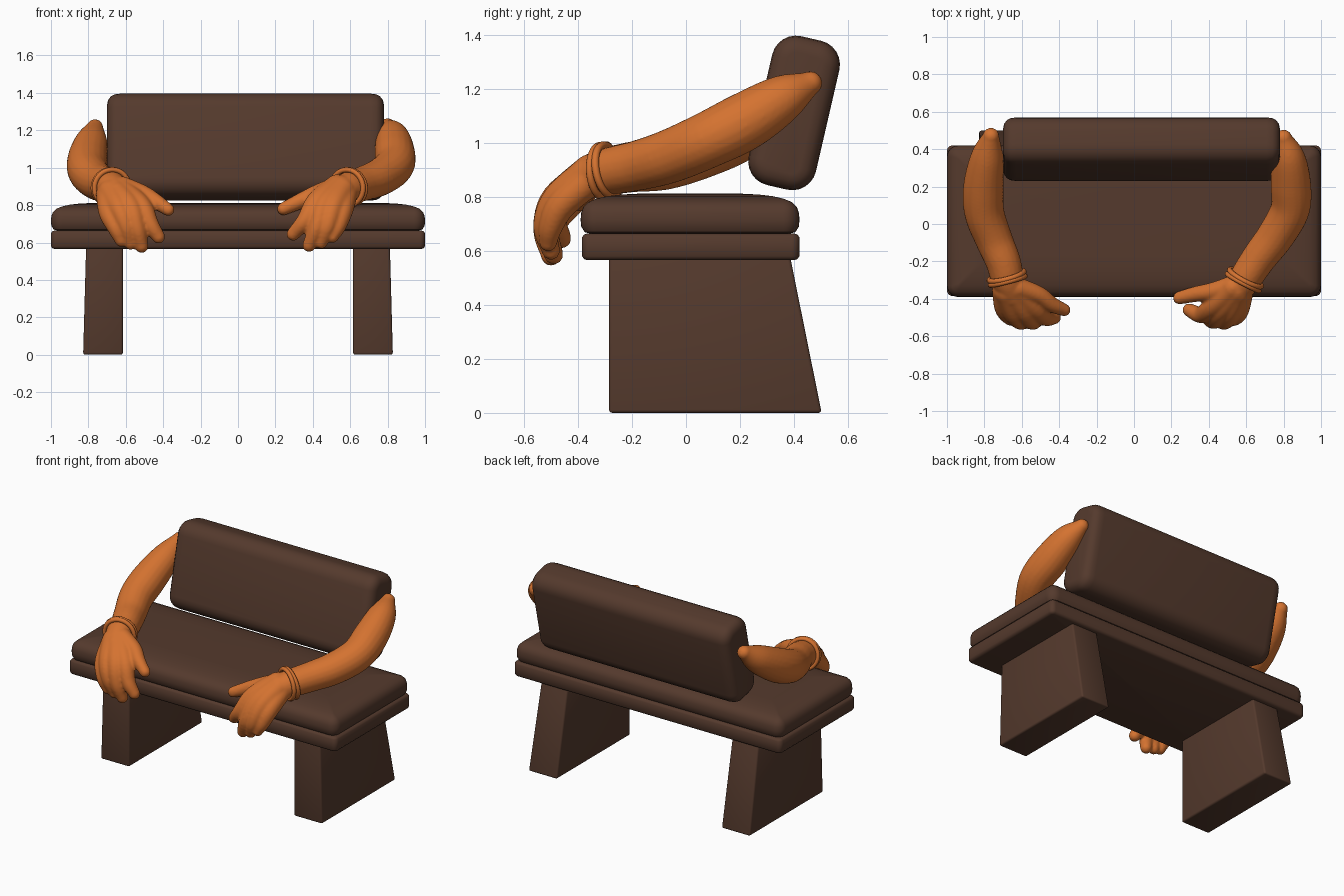
import bpy, bmesh, math
from mathutils import Vector, Matrix

if "Cube" in bpy.data.objects:
    bpy.data.objects.remove(bpy.data.objects["Cube"])


def material(name, rgb):
    m = bpy.data.materials.new(name)
    m.diffuse_color = (*rgb, 1)
    m.use_nodes = True
    m.node_tree.nodes["Principled BSDF"].inputs["Base Color"].default_value = m.diffuse_color
    return m


BROWN = material("dark brown", (0.09, 0.042, 0.026))
ORANGE = material("warm orange", (0.66, 0.17, 0.03))


def finish(name, bm, mat, angle=40):
    bmesh.ops.recalc_face_normals(bm, faces=bm.faces)
    me = bpy.data.meshes.new(name)
    bm.to_mesh(me)
    bm.free()
    me.materials.append(mat)
    ob = bpy.data.objects.new(name, me)
    bpy.context.collection.objects.link(ob)
    bpy.ops.object.select_all(action='DESELECT')
    ob.select_set(True)
    bpy.context.view_layer.objects.active = ob
    bpy.ops.object.shade_smooth_by_angle(angle=math.radians(angle))
    return ob


def loft(bm, rings):
    """Skin a list of point rings and close both ends."""
    vs = [[bm.verts.new(p) for p in r] for r in rings]
    n = len(vs[0])
    for a, b in zip(vs, vs[1:]):
        for i in range(n):
            j = (i + 1) % n
            bm.faces.new((a[i], a[j], b[j], b[i]))
    bm.faces.new(vs[0][::-1])
    bm.faces.new(vs[-1])


def cushion(name, w, d, radius, levels, matrix):
    """Stack of rounded rectangles; levels are (height, inset)."""
    rings = []
    for t, inset in levels:
        r = max(radius - inset, 0.012)
        hx, hy = w / 2 - inset - r, d / 2 - inset - r
        ring = []
        for q, (sx, sy) in enumerate(((1, 1), (-1, 1), (-1, -1), (1, -1))):
            for k in range(7):
                a = (q + k / 6) * math.pi / 2
                ring.append(matrix @ Vector((sx * hx + r * math.cos(a),
                                             sy * hy + r * math.sin(a), t)))
        rings.append(ring)
    bm = bmesh.new()
    loft(bm, rings)
    return finish(name, bm, BROWN)


# Seat slab and domed seat cushion
cushion("seat_base", 2.0, 0.805, 0.03,
        [(0.565, 0.02), (0.569, 0.008), (0.58, 0), (0.65, 0), (0.66, 0.008), (0.664, 0.02)],
        Matrix.Translation((0, 0.0175, 0)))
cushion("seat_cushion", 2.0, 0.81, 0.06,
        [(0.664, 0.035), (0.669, 0.015), (0.69, 0.002), (0.715, 0), (0.74, 0.002), (0.762, 0.01),
         (0.78, 0.028), (0.793, 0.06), (0.802, 0.1), (0.808, 0.15), (0.811, 0.21)],
        Matrix.Translation((0, 0.015, 0)))

# Leaning backrest, stacked along x
lean = math.radians(13)
c, s = math.cos(lean), math.sin(lean)
frame = Matrix(((0, 0, 1, 0.04), (c, s, 0, 0.40), (-s, c, 0, 1.11), (0, 0, 0, 1)))
end = [(0.74, 0.06), (0.735, 0.035), (0.72, 0.015), (0.70, 0.004), (0.67, 0)]
cushion("backrest", 0.255, 0.565, 0.09,
        [(-t, i) for t, i in end] + end[::-1], frame)

# Slab legs with slanted rear edge
for side, label in ((-1, "left_leg"), (1, "right_leg")):
    bm = bmesh.new()
    loft(bm, [[(side * x, y, z) for x, y in ((0.615, -0.285), (outer, -0.285), (outer, back), (0.615, back))]
              for z, outer, back in ((0, 0.828, 0.502), (0.58, 0.812, 0.385))])
    bmesh.ops.bevel(bm, geom=bm.edges[:], offset=0.012, segments=3, affect='EDGES', profile=0.5)
    finish(label, bm, BROWN)


def tube(bm, pts):
    """Round-ended tube through (x, y, z, radius) points."""
    p = [Vector(q) for q in pts]
    p = [2 * p[0] - p[1]] + p + [2 * p[-1] - p[-2]]
    path = []
    for i in range(1, len(p) - 2):
        a, b, e, f = p[i - 1:i + 3]
        for k in range(6):
            t = k / 6
            path.append(0.5 * (2 * b + (e - a) * t + (2 * a - 5 * b + 4 * e - f) * t * t
                               + (3 * b - a - 3 * e + f) * t ** 3))
    path.append(p[-2])
    dirs = [(path[min(i + 1, len(path) - 1)].xyz - path[max(i - 1, 0)].xyz).normalized()
            for i in range(len(path))]
    caps = [math.radians(x) for x in (8, 30, 50, 70)]
    stations = [(path[0].xyz - dirs[0] * path[0].w * math.cos(a), path[0].w * math.sin(a), dirs[0]) for a in caps]
    stations += [(q.xyz, q.w, d) for q, d in zip(path, dirs)]
    stations += [(path[-1].xyz + dirs[-1] * path[-1].w * math.cos(a), path[-1].w * math.sin(a), dirs[-1])
                 for a in caps[::-1]]
    u, prev, rings = dirs[0].orthogonal().normalized(), dirs[0], []
    for pos, r, d in stations:
        u = prev.rotation_difference(d) @ u
        v, prev = d.cross(u), d
        rings.append([pos + r * (math.cos(k * math.tau / 20) * u + math.sin(k * math.tau / 20) * v)
                      for k in range(20)])
    loft(bm, rings)


# Arms: limb, pinky, ring, middle, index, thumb
right_arm = [
    [(.80, .46, 1.22, .045), (.825, .36, 1.165, .088), (.838, .22, 1.08, .108), (.835, .08, 1.01, .105),
     (.76, -.06, .95, .1), (.67, -.18, .915, .093), (.59, -.30, .89, .086), (.54, -.38, .86, .07)],
    [(.58, -.36, .86, .06), (.56, -.46, .77, .055), (.535, -.50, .69, .045), (.505, -.51, .63, .033)],
    [(.56, -.36, .88, .07), (.51, -.475, .79, .058), (.48, -.52, .69, .046), (.445, -.50, .60, .034)],
    [(.55, -.35, .89, .07), (.46, -.465, .80, .058), (.425, -.515, .69, .046), (.38, -.49, .585, .036)],
    [(.53, -.34, .90, .065), (.42, -.44, .82, .055), (.36, -.485, .72, .046), (.295, -.46, .645, .036)],
    [(.53, -.33, .90, .055), (.42, -.36, .86, .048), (.33, -.375, .82, .042), (.243, -.395, .78, .035)],
]
left_arm = [
    [(-.765, .47, 1.215, .045), (-.785, .36, 1.135, .088), (-.805, .20, 1.04, .108), (-.80, .06, .975, .107),
     (-.75, -.08, .925, .1), (-.70, -.20, .91, .094), (-.675, -.30, .89, .087), (-.645, -.38, .86, .07)],
    [(-.70, -.35, .86, .06), (-.69, -.45, .76, .055), (-.655, -.50, .68, .045), (-.625, -.50, .61, .034)],
    [(-.68, -.36, .87, .07), (-.635, -.48, .78, .058), (-.60, -.52, .69, .046), (-.575, -.50, .595, .034)],
    [(-.66, -.35, .88, .07), (-.575, -.48, .79, .058), (-.54, -.52, .68, .046), (-.515, -.50, .58, .036)],
    [(-.64, -.34, .89, .065), (-.52, -.46, .80, .055), (-.47, -.50, .70, .046), (-.425, -.50, .63, .036)],
    [(-.62, -.34, .90, .055), (-.51, -.38, .86, .048), (-.44, -.43, .82, .042), (-.373, -.46, .775, .034)],
]
for label, parts in (("right_arm", right_arm), ("left_arm", left_arm)):
    bm = bmesh.new()
    for part in parts:
        tube(bm, part)
    ob = finish(label, bm, ORANGE, 180)
    rm = ob.modifiers.new("fuse", 'REMESH')
    rm.mode, rm.voxel_size, rm.use_smooth_shade = 'VOXEL', 0.009, True
    sm = ob.modifiers.new("soften", 'SMOOTH')
    sm.factor, sm.iterations = 0.5, 4

# Double bracelets around the wrists
for label, centre, normal in (("right_bracelet", (.59, -.30, .895), (-.45, -.85, -.12)),
                              ("left_bracelet", (-.678, -.29, .895), (.25, -.95, -.12))):
    n = Vector(normal).normalized()
    for k, tilt in ((-1, -0.06), (1, 0.06)):
        axis = (n + Vector((0, 0, tilt))).normalized()
        bpy.ops.mesh.primitive_torus_add(
            location=Vector(centre) + n * 0.013 * k, rotation=axis.to_track_quat('Z', 'Y').to_euler(),
            major_radius=0.096, minor_radius=0.014, major_segments=40, minor_segments=10)
        ob = bpy.context.object
        ob.name = label + ("_outer" if k > 0 else "_inner")
        ob.data.materials.append(ORANGE)
        bpy.ops.object.shade_smooth()
